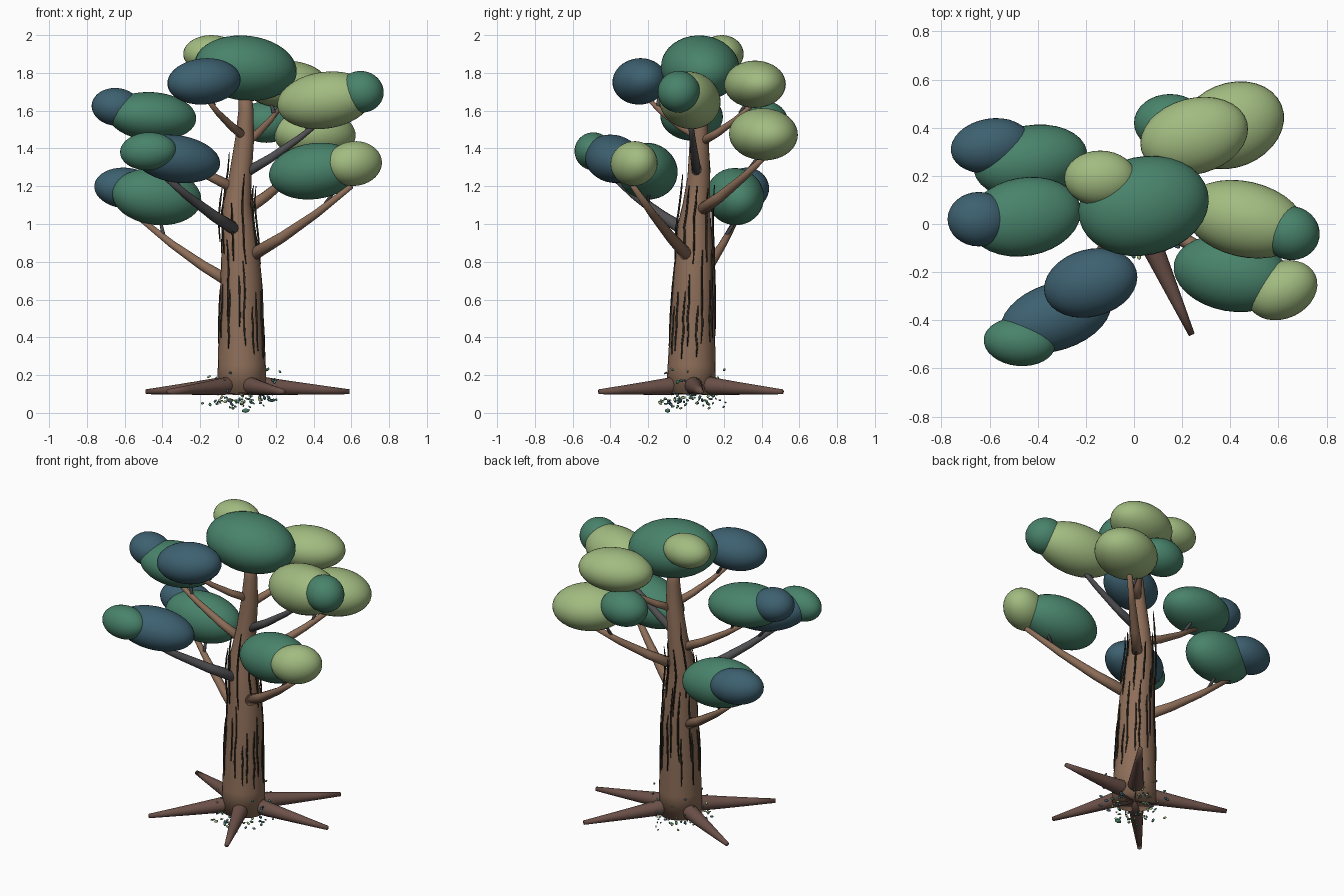
import bpy, bmesh, math, random
from mathutils import Vector, Euler

if "Cube" in bpy.data.objects:
    bpy.data.objects.remove(bpy.data.objects["Cube"])

random.seed(7)


def material(name, rgb):
    m = bpy.data.materials.new(name)
    m.diffuse_color = (*[c ** 2.2 for c in rgb], 1)
    m.use_nodes = True
    m.node_tree.nodes["Principled BSDF"].inputs["Base Color"].default_value = m.diffuse_color
    return m


GREEN = material("leaf_green", (0.29, 0.51, 0.42))
LIGHT = material("leaf_light", (0.63, 0.73, 0.50))
NAVY = material("leaf_blue", (0.25, 0.38, 0.44))
BARK = material("bark", (0.55, 0.43, 0.35))
ROOT = material("root_bark", (0.42, 0.32, 0.29))
GREY = material("grey_bark", (0.32, 0.32, 0.33))
DARK = material("crevice", (0.20, 0.18, 0.15))


def finish(bm, name, mats):
    bmesh.ops.recalc_face_normals(bm, faces=bm.faces)
    for f in bm.faces:
        f.smooth = True
    me = bpy.data.meshes.new(name)
    bm.to_mesh(me)
    bm.free()
    for m in mats:
        me.materials.append(m)
    ob = bpy.data.objects.new(name, me)
    bpy.context.collection.objects.link(ob)
    return ob


def add_tube(bm, pts, sides):
    """Capped tapering tube through (x, y, z, radius) points."""
    ps = [Vector(p[:3]) for p in pts]
    rings = []
    for i, p in enumerate(pts):
        d = (ps[min(i + 1, len(ps) - 1)] - ps[max(i - 1, 0)]).normalized()
        ref = Vector((0, 1, 0)) if abs(d.z) > 0.8 else Vector((0, 0, 1))
        u = d.cross(ref).normalized()
        v = d.cross(u)
        rings.append([bm.verts.new(ps[i] + p[3] * (u * math.cos(a) + v * math.sin(a)))
                      for a in [math.tau * k / sides for k in range(sides)]])
    for a, b in zip(rings, rings[1:]):
        for k in range(sides):
            j = (k + 1) % sides
            bm.faces.new((a[k], a[j], b[j], b[k]))
    bm.faces.new(rings[0])
    bm.faces.new(rings[-1])


def tube(name, pts, mat, sides=16):
    bm = bmesh.new()
    add_tube(bm, pts, sides)
    return finish(bm, name, [mat])


# Trunk, tapering and gently bent
TRUNK = [(.02, .025, .10, .13), (.02, .03, .25, .127), (.016, .035, .5, .117),
         (.017, .042, .7, .11), (.012, .045, .85, .10), (.0, .045, 1.0, .088),
         (-.005, .055, 1.1, .073), (.012, .068, 1.25, .06), (.035, .07, 1.45, .05),
         (.042, .07, 1.6, .04), (.035, .07, 1.78, .03)]
tube("trunk", TRUNK, BARK, 24)

# Five roots spreading from the base
for i, (x, y) in enumerate([(.24, -.46), (.59, .08), (.38, .51), (-.485, .27), (-.37, -.39)]):
    pts = []
    for t in (0, .25, .5, .75, 1):
        pts.append((.02 + (x - .02) * t, .03 + (y - .03) * t,
                    .155 - .043 * t ** .8, .056 - .043 * t))
    tube(f"root_{i + 1}", pts, ROOT)

# Branches: start, end, base radius, material
BRANCHES = [
    ((-.02, .05, .68), (-.52, .27, 1.03), .034, BARK),
    ((.05, .02, .82), (.60, -.28, 1.20), .036, BARK),
    ((.02, .02, .95), (-.42, -.42, 1.28), .036, GREY),
    ((.02, .06, 1.06), (.40, .43, 1.37), .034, BARK),
    ((.0, .06, 1.18), (-.48, .03, 1.47), .030, BARK),
    ((.02, .06, 1.26), (.48, .02, 1.58), .028, GREY),
    ((.04, .07, 1.46), (-.18, -.22, 1.68), .026, BARK),
    ((.04, .07, 1.43), (.24, .36, 1.64), .026, BARK),
]
for i, (a, b, r, mat) in enumerate(BRANCHES):
    a, b = Vector(a), Vector(b)
    pts = []
    for t in (0, .33, .66, 1):
        p = a.lerp(b, t)
        pts.append((p.x, p.y, p.z - .02 * math.sin(math.pi * t), r * (1 - .6 * t)))
    tube(f"branch_{i + 1}", pts, mat, 12)
    # short twig on each branch
    p = a.lerp(b, .75)
    side = Vector((-(b - a).y, (b - a).x, 0)).normalized() * (.07 if i % 2 else -.07)
    q = p + side + (b - a) * .12 + Vector((0, 0, .1))
    tube(f"twig_{i + 1}", [(*p, .011), (*q, .003)], GREY, 8)

# Foliage: name, material, centre, half sizes, pitch, yaw (degrees)
FOLIAGE = [
    ("top", GREEN, (.04, .075, 1.825), (.275, .205, .172), 6, 12),
    ("top_back", LIGHT, (-.14, .19, 1.90), (.15, .115, .10), 0, 0),
    ("top_front", NAVY, (-.18, -.245, 1.755), (.198, .14, .122), -5, 15),
    ("left_upper", GREEN, (-.455, .03, 1.57), (.237, .163, .128), 4, 10),
    ("left_upper_tip", NAVY, (-.645, .02, 1.62), (.13, .113, .10), 5, 0),
    ("left_lower", GREEN, (-.43, .26, 1.145), (.24, .15, .15), 6, 10),
    ("left_lower_tip", NAVY, (-.595, .325, 1.19), (.168, .113, .108), 5, 10),
    ("front_left", NAVY, (-.325, -.385, 1.345), (.24, .14, .125), 8, 18),
    ("front_left_tip", GREEN, (-.475, -.49, 1.385), (.15, .10, .10), -3, -5),
    ("right_lower", GREEN, (.405, -.205, 1.28), (.245, .158, .148), -8, -10),
    ("right_lower_tip", LIGHT, (.615, -.275, 1.32), (.153, .118, .118), -5, 25),
    ("right_upper", LIGHT, (.46, .02, 1.655), (.258, .157, .15), -8, -13),
    ("right_upper_tip", GREEN, (.652, -.038, 1.70), (.12, .112, .11), 10, -10),
    ("back_upper", LIGHT, (.25, .365, 1.74), (.228, .158, .125), 0, 15),
    ("back_lower", LIGHT, (.405, .41, 1.475), (.225, .175, .138), 3, 22),
    ("back_lower_tip", GREEN, (.15, .42, 1.54), (.15, .12, .11), 0, 0),
]
for name, mat, c, s, pitch, yaw in FOLIAGE:
    bm = bmesh.new()
    bmesh.ops.create_uvsphere(bm, u_segments=32, v_segments=20, radius=1)
    ob = finish(bm, "foliage_" + name, [mat])
    ob.location, ob.scale = c, s
    ob.rotation_euler = (0, math.radians(pitch), math.radians(yaw))


def trunk_at(z):
    for a, b in zip(TRUNK, TRUNK[1:]):
        if z <= b[2]:
            t = (z - a[2]) / (b[2] - a[2])
            return [a[k] + (b[k] - a[k]) * t for k in range(4)]
    return TRUNK[-1]


# Dark bark crevices, running up the trunk and partly lifting off it
bm = bmesh.new()
for i in range(30):
    ang = math.tau * i / 30 + random.uniform(-.08, .08)
    z0 = random.uniform(.28, .5) if i % 3 else random.uniform(.75, 1.0)
    z1 = z0 + random.uniform(.25, .5)
    pts = []
    for k in range(6):
        z = z0 + (z1 - z0) * k / 5
        x, y, _, r = trunk_at(z)
        r += .001 + max(0, z - .8) * .06
        a = ang + random.uniform(-.04, .04)
        pts.append((x + r * math.cos(a), y + r * math.sin(a), z, .0055 if 0 < k < 5 else .002))
    add_tube(bm, pts, 5)
finish(bm, "bark_crevices", [DARK])

# Fallen leaves scattered around the base
bm = bmesh.new()
for i in range(130):
    ang, d = random.uniform(0, math.tau), random.uniform(.08, .22)
    z = .012 if i == 0 else random.triangular(.02, .24, .06)
    ret = bmesh.ops.create_icosphere(bm, subdivisions=1, radius=1)["verts"]
    s = random.uniform(.008, .015)
    rot = Euler([random.uniform(-1, 1), random.uniform(-1, 1), random.uniform(0, 6)])
    if i == 0:
        s, rot = .024, Euler((0, 0, 0))
    for v in ret:
        p = Vector((v.co.x * s, v.co.y * s * .65, v.co.z * s * .5))
        p.rotate(rot)
        v.co = p + Vector((.02 + d * math.cos(ang), .03 + d * .85 * math.sin(ang), z))
    for f in {f for v in ret for f in v.link_faces}:
        f.material_index = i % 3
finish(bm, "fallen_leaves", [GREEN, LIGHT, NAVY])
